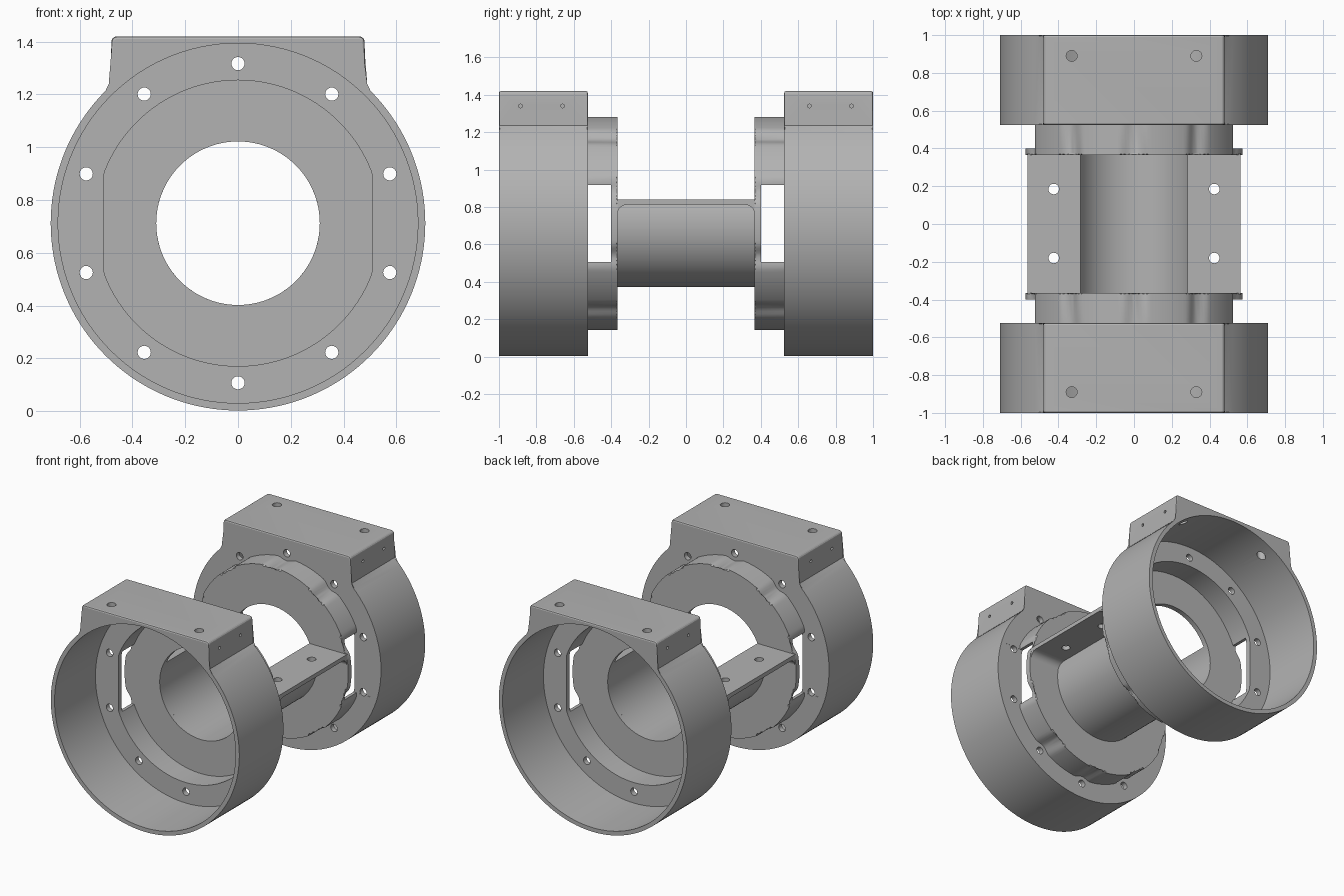
import bpy, bmesh
from math import sin, cos, pi, radians, asin, acos, sqrt

if "Cube" in bpy.data.objects:
    bpy.data.objects.remove(bpy.data.objects["Cube"])

CZ = 0.712          # height of the main axis
R = 0.71            # housing radius
BORE = 0.31
HOLES = [radians(18 + 36 * i) for i in range(10)]

grey = bpy.data.materials.new("plain grey")
grey.use_nodes = True
COLOUR = (0.45, 0.45, 0.45, 1)
grey.diffuse_color = COLOUR
grey.node_tree.nodes["Principled BSDF"].inputs["Base Color"].default_value = COLOUR


def arc(cx, cy, r, a0, a1, n):
    return [(cx + r * cos(a0 + (a1 - a0) * i / n),
             cy + r * sin(a0 + (a1 - a0) * i / n)) for i in range(n + 1)]


def circle(cx, cy, r, n=20):
    return arc(cx, cy, r, 0, 2 * pi, n)[:-1]


def prism(name, outlines, w0, w1, axis="Y", bevel=0):
    """Extrude closed outlines along an axis, optionally rounding the end rims."""
    place = {"X": lambda u, v, w: (w, u, v),
             "Y": lambda u, v, w: (u, w, v),
             "Z": lambda u, v, w: (u, v, w)}[axis]
    bm = bmesh.new()
    rims = []
    for pts in outlines:
        a = [bm.verts.new(place(u, v, w0)) for u, v in pts]
        b = [bm.verts.new(place(u, v, w1)) for u, v in pts]
        caps = [bm.faces.new(a), bm.faces.new(b)]
        for i in range(len(a)):
            j = (i + 1) % len(a)
            bm.faces.new((a[i], a[j], b[j], b[i]))
        rims += [e for f in caps for e in f.edges]
    if bevel:
        bmesh.ops.bevel(bm, geom=rims, offset=bevel, segments=2,
                        profile=0.5, affect="EDGES")
    bmesh.ops.recalc_face_normals(bm, faces=bm.faces)
    mesh = bpy.data.meshes.new(name)
    bm.to_mesh(mesh)
    bm.free()
    mesh.materials.append(grey)
    obj = bpy.data.objects.new(name, mesh)
    bpy.context.collection.objects.link(obj)
    return obj


def activate(obj):
    bpy.ops.object.select_all(action="DESELECT")
    obj.select_set(True)
    bpy.context.view_layer.objects.active = obj


def combine(target, tool, operation="DIFFERENCE"):
    tool.hide_render = True
    mod = target.modifiers.new("combine", "BOOLEAN")
    mod.operation = operation
    mod.solver = "EXACT"
    mod.object = tool
    activate(target)
    bpy.ops.object.modifier_apply(modifier=mod.name)
    bpy.data.objects.remove(tool)


def finish(obj):
    activate(obj)
    bpy.ops.object.shade_smooth_by_angle(angle=radians(22))


def housing_outline():
    """Round drum with a square block rising from its top."""
    half, top, r = 0.48, 1.42, 0.02
    join = acos(half / R)
    pts = arc(0, CZ, R, pi - join, 2 * pi + join, 110)
    pts += arc(half - r, top - r, r, 0, pi / 2, 4)
    pts += arc(r - half, top - r, r, pi / 2, pi, 4)
    return pts


def hub_outline():
    """Circle with a shallow scallop beside each bolt hole."""
    pts = []
    for i in range(240):
        a = 2 * pi * i / 240
        gap = min(abs((a - h + pi) % (2 * pi) - pi) for h in HOLES)
        dip = 0.022 * (0.5 + 0.5 * cos(pi * min(gap / 0.13, 1)))
        pts.append(((0.575 - dip) * cos(a), CZ + (0.575 - dip) * sin(a)))
    return pts


def build_housing(name, s):
    body = prism(name, [housing_outline()], s, s * 0.525, bevel=0.01)
    hub = prism("hub", [hub_outline()], s * 0.55, s * 0.365, bevel=0.012)
    combine(body, hub, "UNION")
    # open drum, hub recess with flat sides, central bore
    combine(body, prism("cavity", [circle(0, CZ, 0.682, 120)], s * 1.1, s * 0.56))
    recess = [(max(-0.51, min(0.51, x)), z) for x, z in circle(0, CZ, 0.542, 120)]
    flat = [p for i, p in enumerate(recess)
            if abs(p[0]) < 0.51 or abs(recess[i - 1][0]) < 0.51
            or abs(recess[(i + 1) % len(recess)][0]) < 0.51]
    combine(body, prism("recess", [flat], s * 0.6, s * 0.4))
    combine(body, prism("bore", [circle(0, CZ, BORE, 96)], s * 0.6, s * 0.3))
    # ring of bolt holes
    bolts = [circle(0.605 * cos(a), CZ + 0.605 * sin(a), 0.025) for a in HOLES]
    combine(body, prism("bolts", bolts, s * 0.6, s * 0.5))
    # side windows through the hub wall
    lo, hi = CZ - 0.205, CZ + 0.205
    window = [(s * 0.526, lo), (s * 0.4, lo), (s * 0.4, hi), (s * 0.526, hi)]
    for x in (-1, 1):
        combine(body, prism("window", [window], x * 0.5, x * 0.65, "X"))
    # screw holes through the block top, pin holes in its sides
    screws = [circle(x, s * 0.89, 0.029) for x in (-0.33, 0.33)]
    combine(body, prism("screws", screws, 1.2, 1.5, "Z"))
    pins = [circle(s * y, 1.34, 0.01, 12) for y in (0.885, 0.66)]
    for x in (-1, 1):
        combine(body, prism("pins", pins, x * 0.43, x * 0.5, "X"))
    finish(body)


build_housing("front_housing", -1)
build_housing("back_housing", 1)

# open trough with side shelves joining the housings
shelf_top, shelf_low, edge, outer = 0.84, 0.812, 0.565, 0.34
a_out = asin((shelf_low - CZ) / outer)
a_in = asin((shelf_top - CZ) / BORE)
profile = [(edge, shelf_top), (edge, shelf_low)]
profile += arc(0, CZ, outer, a_out, -pi - a_out, 56)
profile += [(-edge, shelf_low), (-edge, shelf_top)]
profile += arc(0, CZ, BORE, -pi - a_in, a_in, 56)
trough = prism("trough", [profile], -0.37, 0.37)
holes = [circle(x, y, 0.028) for x in (-0.425, 0.425) for y in (-0.18, 0.185)]
combine(trough, prism("shelf_holes", holes, 0.7, 0.9, "Z"))
finish(trough)

# rounded fillets under the shelves
r = 0.05
for s in (-1, 1):
    corner = [(s * 0.37, shelf_low + 0.005), (s * 0.37, shelf_low - r)]
    corner += [(s * y, z) for y, z in arc(0.366 - r, shelf_low - r, r, 0, pi / 2, 8)]
    corner += [(s * (0.366 - r), shelf_low + 0.005)]
    for x, side in ((-1, "right"), (1, "left")):
        name = ("front" if s < 0 else "back") + "_" + side + "_fillet"
        finish(prism(name, [corner], x * 0.32, x * (edge - 0.001), "X"))
